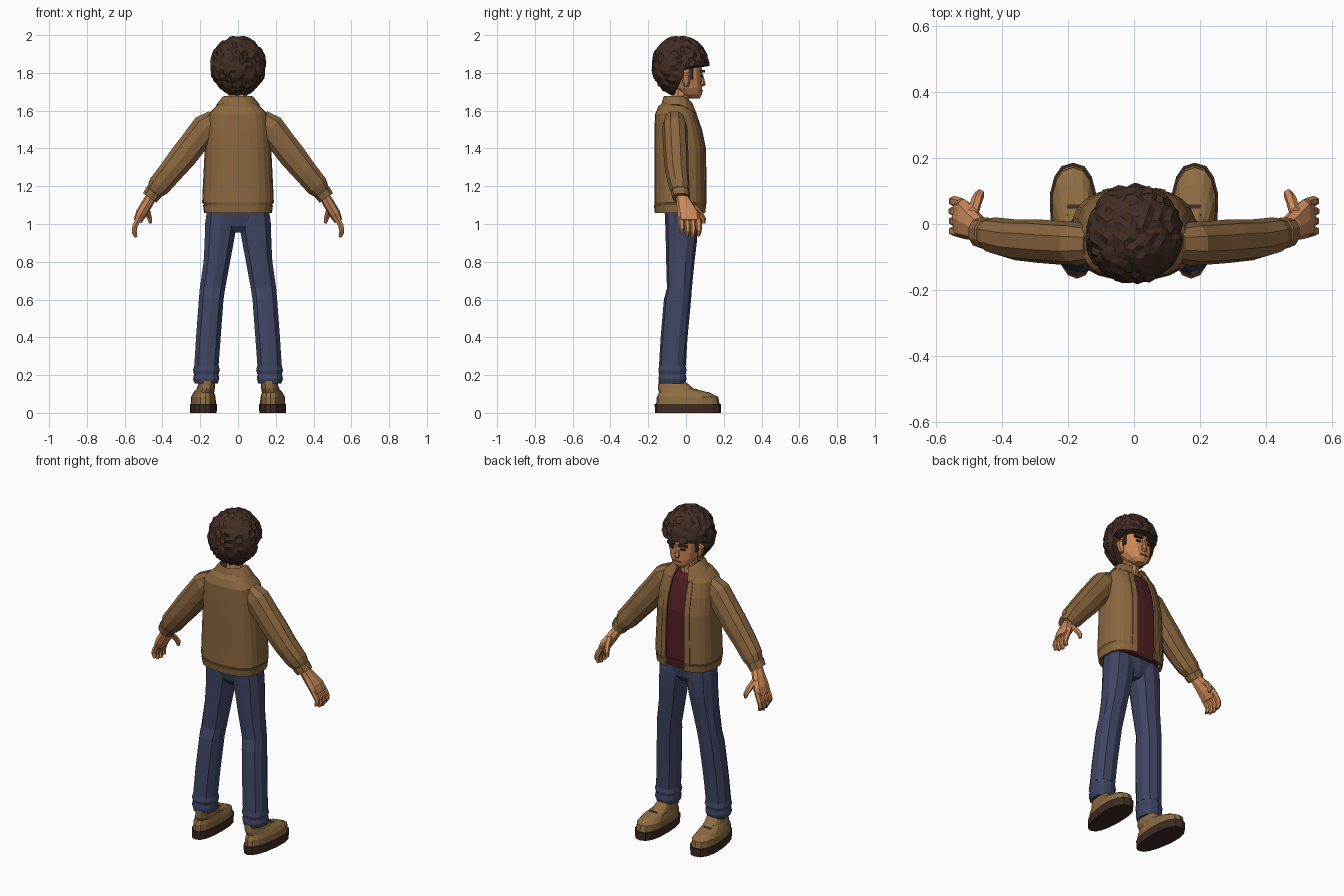
import bpy, bmesh, math, random
from mathutils import Vector, Matrix

random.seed(4)
cube = bpy.data.objects.get("Cube")
if cube:
    bpy.data.objects.remove(cube)


def material(name, r, g, b):
    m = bpy.data.materials.new(name)
    m.use_nodes = True
    m.diffuse_color = (r, g, b, 1)
    m.node_tree.nodes["Principled BSDF"].inputs["Base Color"].default_value = (r, g, b, 1)
    return m


tan = material("tan jacket", .26, .135, .05)
tan_shoe = material("tan leather", .27, .15, .055)
denim = material("blue denim", .05, .06, .125)
maroon = material("maroon shirt", .085, .014, .018)
skin = material("skin", .6, .25, .1)
brown = material("dark brown hair", .055, .027, .018)
sole_brown = material("dark sole", .05, .025, .018)
lip = material("lip line", .3, .1, .05)


def finish(name, bm, mat, side=1, thick=0):
    """Turn a bmesh into an object, flipped to the chosen side."""
    for v in bm.verts:
        v.co.x *= side
    bmesh.ops.recalc_face_normals(bm, faces=bm.faces[:])
    mesh = bpy.data.meshes.new(name)
    bm.to_mesh(mesh)
    bm.free()
    mesh.materials.append(mat)
    ob = bpy.data.objects.new(name, mesh)
    bpy.context.collection.objects.link(ob)
    if thick:
        mod = ob.modifiers.new("thickness", 'SOLIDIFY')
        mod.thickness = thick
        mod.offset = 0
    return ob


def loft(name, rings, mat, n=10, power=1, start=0, end=None, tilt=False,
         side=1, thick=0, shape=None):
    """Skin rings (x, y, z, half width, half depth); angle zero points to +y."""
    bm = bmesh.new()
    closed = end is None
    span = math.tau if closed else end - start
    count = n if closed else n + 1
    centres = [Vector(r[:3]) for r in rings]
    rows = []
    for i, ring in enumerate(rings):
        across = Vector((1, 0, 0))
        if tilt:
            tangent = centres[min(i + 1, len(rings) - 1)] - centres[max(i - 1, 0)]
            across = tangent.cross(Vector((0, 1, 0))).normalized()
        row = []
        for k in range(count):
            a = start + span * k / n
            s, c = math.sin(a), math.cos(a)
            s = math.copysign(abs(s) ** power, s)
            c = math.copysign(abs(c) ** power, c)
            row.append(bm.verts.new(centres[i] + across * ring[3] * s
                                    + Vector((0, ring[4] * c, 0))))
        rows.append(row)
    for low, high in zip(rows, rows[1:]):
        for k in range(n):
            j = (k + 1) % count
            bm.faces.new((low[k], low[j], high[j], high[k]))
    if closed:
        bm.faces.new(rows[0])
        bm.faces.new(rows[-1])
    if shape:
        for v in bm.verts:
            shape(v.co)
    return finish(name, bm, mat, side, thick)


def box(name, centre, size, mat, side=1, tilt=0, axis='X'):
    bm = bmesh.new()
    bmesh.ops.create_cube(bm, size=1, matrix=Matrix.Translation(centre)
                          @ Matrix.Rotation(tilt, 4, axis)
                          @ Matrix.Diagonal((*size, 1)))
    return finish(name, bm, mat, side)


def grow(rings, dw, dd):
    return [(x, y, z, w + dw, d + dd) for x, y, z, w, d in rings]


# Jacket body, open at the chest, with hem band and button strips
torso = [(0, -.03, 1.06, .17, .125), (0, -.03, 1.1, .175, .13),
         (0, -.03, 1.115, .186, .134), (0, -.03, 1.2, .182, .133),
         (0, -.032, 1.4, .172, .132), (0, -.042, 1.5, .166, .121),
         (0, -.055, 1.58, .155, .105), (0, -.058, 1.62, .115, .085),
         (0, -.05, 1.645, .075, .065)]
GAP = .25
loft("jacket_body", torso, tan, 22, .75, GAP, math.tau - GAP, thick=.008)
loft("jacket_hem", grow(torso[:2], .006, .006), tan, 22, .75, GAP, math.tau - GAP, thick=.008)
for side, label in ((-1, "left"), (1, "right")):
    loft(label + "_jacket_placket", grow(torso[:7], .005, .005), tan, 2, .75,
         GAP - .02, GAP + .16, side=side, thick=.007)

# Shirt and neck
loft("shirt", grow(torso[:7], -.014, -.014) + [(0, -.045, 1.61, .07, .06)], maroon, 20, .75)
loft("neck", [(0, -.04, 1.57, .06, .06), (0, -.035, 1.63, .05, .048),
              (0, -.02, 1.74, .048, .048)], skin, 10)


# Collar with front points dropping forward
def droop(co):
    if co.y > -.02:
        co.z -= (co.y + .02) * .65


loft("collar", [(0, -.045, 1.675, .068, .068), (0, -.04, 1.672, .078, .076),
                (0, -.033, 1.63, .112, .095)], tan, 14, .9, .42, math.tau - .42,
     thick=.007, shape=droop)

# Hips
loft("jeans_hips", [(0, -.025, .955, .035, .05), (0, -.025, .99, .1, .075),
                    (0, -.027, 1.05, .16, .085), (0, -.028, 1.09, .16, .088)], denim, 14, .8)

# Head and face
loft("head", [(0, .048, 1.665, .028, .025), (0, .03, 1.685, .055, .054),
              (0, .014, 1.72, .076, .072), (0, 0, 1.77, .089, .085),
              (0, -.006, 1.82, .093, .092), (0, -.03, 1.88, .09, .1),
              (0, -.03, 1.93, .06, .07)], skin, 14, .85)
loft("nose", [(0, .08, 1.728, .012, .012), (0, .084, 1.738, .018, .02),
              (0, .083, 1.765, .012, .014), (0, .08, 1.8, .009, .008)], skin, 6)
box("mouth", (0, .086, 1.705), (.045, .008, .007), lip)

# Curly hair: a rough ball cut back around the face
bm = bmesh.new()
bmesh.ops.create_icosphere(bm, subdivisions=4, radius=1)
for v in bm.verts:
    d = v.co.normalized()
    curl = .025 * math.sin(d.x * 19 + d.z * 9) * math.sin(d.y * 17 + 2) * math.sin(d.z * 21)
    r = 1 + curl + random.uniform(-.045, .04)
    v.co = Vector((d.x * .147 * r, -.03 + d.y * .15 * r, 1.837 + d.z * .158 * r))
    if v.co.z < 1.835:
        v.co.y = min(v.co.y, -.01 - max(0, 1.79 - v.co.z) * .5)
finish("curly_hair", bm, brown)

leg = [(.085, -.028, 1.07, .083, .083), (.09, -.025, 1, .088, .085),
       (.1, -.025, .9, .08, .082), (.112, -.03, .8, .073, .075),
       (.135, -.035, .66, .07, .066), (.142, -.045, .6, .068, .072),
       (.157, -.063, .4, .068, .071), (.167, -.072, .25, .067, .071)]
leg_cuff = [(.167, -.072, .25, .065, .069), (.167, -.072, .225, .071, .075),
            (.168, -.072, .205, .065, .07), (.169, -.072, .18, .069, .074),
            (.168, -.073, .155, .061, .068)]
sleeve = [(.12, -.06, 1.55, .06, .055), (.17, -.06, 1.512, .078, .066),
          (.24, -.056, 1.422, .075, .066), (.29, -.052, 1.358, .075, .066),
          (.36, -.048, 1.272, .067, .062), (.42, -.036, 1.2, .063, .056),
          (.445, -.03, 1.168, .046, .046)]
sleeve_cuff = [(.44, -.031, 1.175, .043, .044), (.446, -.03, 1.168, .05, .05),
               (.467, -.026, 1.138, .045, .046)]
palm = [(.45, -.027, 1.16, .027, .03), (.482, -.005, 1.105, .03, .044),
        (.512, .014, 1.055, .03, .06), (.532, .017, 1.015, .022, .058)]
sole = [(.185, .01, 0, .073, .174), (.185, .01, .048, .075, .176)]
upper = [(.185, .01, .046, .069, .168), (.185, .008, .085, .067, .163),
         (.183, -.01, .108, .057, .133), (.175, -.053, .128, .053, .095),
         (.168, -.078, .17, .05, .068)]


# Shoes narrow toward the heel
def narrow_heel(co):
    t = max(0, .06 - co.y) / .22
    co.x = .185 + (co.x - .185) * (1 - .22 * t) - .012 * t


for side, label in ((-1, "left"), (1, "right")):
    # Legs and shoes
    loft(label + "_trouser_leg", leg, denim, 10, .85, side=side)
    loft(label + "_trouser_cuff", leg_cuff, denim, 12, .85, side=side)
    loft(label + "_sole", sole, sole_brown, 16, .8, side=side, shape=narrow_heel)
    loft(label + "_shoe", upper, tan_shoe, 16, .8, side=side, shape=narrow_heel)
    for i in range(2):
        box(label + "_lace_" + str(i + 1), (.179, .052 - i * .03, .122 + i * .006),
            (.05, .012, .009), sole_brown, side, -.2)

    # Arms and hands
    loft(label + "_sleeve", sleeve, tan, 10, .9, tilt=True, side=side)
    loft(label + "_sleeve_cuff", sleeve_cuff, tan, 10, .9, tilt=True, side=side)
    loft(label + "_palm", palm, skin, 8, .85, tilt=True, side=side)
    for i in range(4):
        y = -.027 + .03 * i
        drop = (.02, .004, 0, .008)[i]
        finger = [(.522, y, 1.035, .016, .016), (.545, y + .006, .99, .016, .016),
                  (.55, y + .006, .955 + drop, .014, .014), (.54, y + .002, .93 + drop, .009, .01)]
        loft(label + "_finger_" + str(i + 1), finger, skin, 6, tilt=True, side=side)
    thumb = [(.49, .03, 1.1, .018, .022), (.478, .07, 1.06, .018, .02),
             (.468, .09, 1.03, .015, .016), (.463, .092, 1.003, .008, .01)]
    loft(label + "_thumb", thumb, skin, 6, tilt=True, side=side)

    # Ear, eye, brow and sideburn
    loft(label + "_ear", [(.09, .002, 1.725, .01, .012), (.097, 0, 1.75, .014, .02),
                          (.102, -.002, 1.785, .015, .024), (.095, 0, 1.8, .01, .016)],
         skin, 6, side=side)
    box(label + "_eye", (.038, .084, 1.783), (.028, .009, .009), brown, side, -.2, 'Z')
    box(label + "_brow", (.04, .087, 1.808), (.05, .016, .014), brown, side, -.2, 'Z')
    box(label + "_sideburn", (.089, .024, 1.8), (.012, .022, .07), brown, side, -.15, 'Z')
